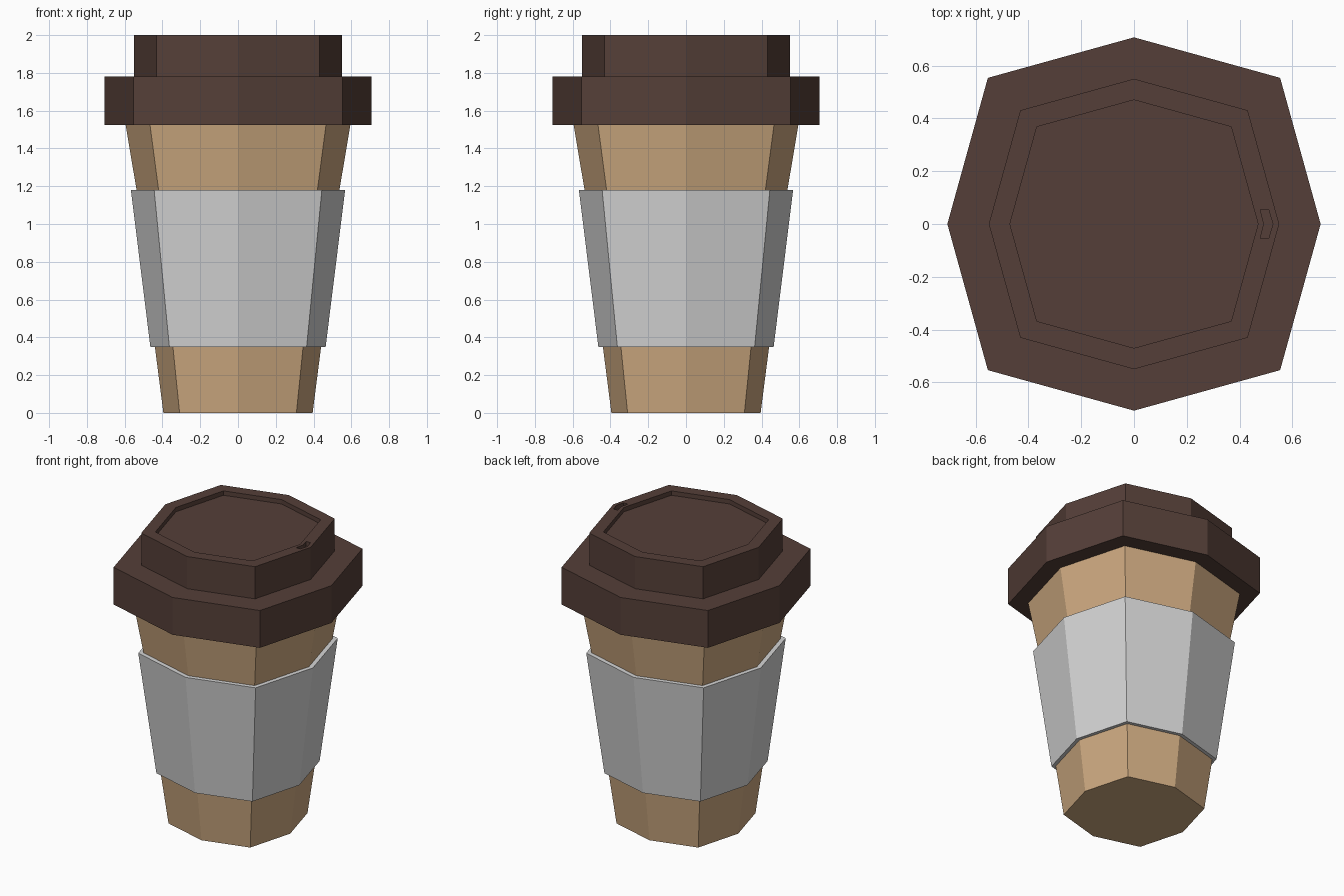
import bpy, bmesh, math

if "Cube" in bpy.data.objects:
    bpy.data.objects.remove(bpy.data.objects["Cube"])

DIAG = 0.783  # diagonal corner coordinate relative to axis corner radius
OCTAGON = [(1, 0), (DIAG, DIAG), (0, 1), (-DIAG, DIAG),
           (-1, 0), (-DIAG, -DIAG), (0, -1), (DIAG, -DIAG)]


def material(name, rgb):
    def lin(c):
        c /= 255
        return c / 12.92 if c <= 0.04045 else ((c + 0.055) / 1.055) ** 2.4
    m = bpy.data.materials.new(name)
    m.diffuse_color = (*[lin(c) for c in rgb], 1)
    m.use_nodes = True
    m.node_tree.nodes["Principled BSDF"].inputs["Base Color"].default_value = m.diffuse_color
    return m


def finish(name, bm, mat=None):
    bmesh.ops.recalc_face_normals(bm, faces=bm.faces[:])
    me = bpy.data.meshes.new(name)
    bm.to_mesh(me)
    bm.free()
    ob = bpy.data.objects.new(name, me)
    bpy.context.collection.objects.link(ob)
    if mat:
        me.materials.append(mat)
    return ob


def lathe(name, profile, mat, cap_start=False, cap_end=False, closed=False):
    """Sweep (radius, z) points round the eight-sided outline."""
    bm = bmesh.new()
    rings = [[bm.verts.new((x * r, y * r, z)) for x, y in OCTAGON] for r, z in profile]
    pairs = list(zip(rings, rings[1:]))
    if closed:
        pairs.append((rings[-1], rings[0]))
    for a, b in pairs:
        for i in range(8):
            j = (i + 1) % 8
            bm.faces.new((a[i], a[j], b[j], b[i]))
    if cap_start:
        bm.faces.new(rings[0][::-1])
    if cap_end:
        bm.faces.new(rings[-1])
    return finish(name, bm, mat)


kraft = material("kraft_paper", (206, 170, 129))
grey = material("sleeve_grey", (214, 214, 214))
brown = material("lid_brown", (85, 63, 56))

# Tapered paper cup
lathe("cup", [(0.395, 0), (0.44, 0.35), (0.537, 1.18), (0.595, 1.525)],
      kraft, cap_start=True)

# Sleeve band standing proud of the cup
lathe("sleeve", [(0.438, 0.35), (0.464, 0.35), (0.567, 1.18), (0.535, 1.18)],
      grey, closed=True)

# Two-step lid with a recessed top
lid = lathe("lid", [(0.707, 1.525), (0.707, 1.78), (0.55, 1.78), (0.55, 2.0),
                    (0.47, 2.0), (0.47, 1.97)],
            brown, cap_start=True, cap_end=True)

# Chevron sip hole cut into the rim
bm = bmesh.new()
outline = [(0.492, 0), (0.478, -0.055), (0.51, -0.055),
           (0.526, 0), (0.51, 0.055), (0.478, 0.055)]
base = bm.faces.new([bm.verts.new((x, y, 1.97)) for x, y in outline])
new = bmesh.ops.extrude_face_region(bm, geom=[base])["geom"]
bmesh.ops.translate(bm, vec=(0, 0, 0.1),
                    verts=[v for v in new if isinstance(v, bmesh.types.BMVert)])
cutter = finish("sip_hole_cutter", bm, brown)
cutter.hide_render = True
mod = lid.modifiers.new("sip_hole", 'BOOLEAN')
mod.operation = 'DIFFERENCE'
mod.solver = 'EXACT'
mod.object = cutter
bpy.context.view_layer.objects.active = lid
bpy.ops.object.modifier_apply(modifier=mod.name)
bpy.data.objects.remove(cutter)
